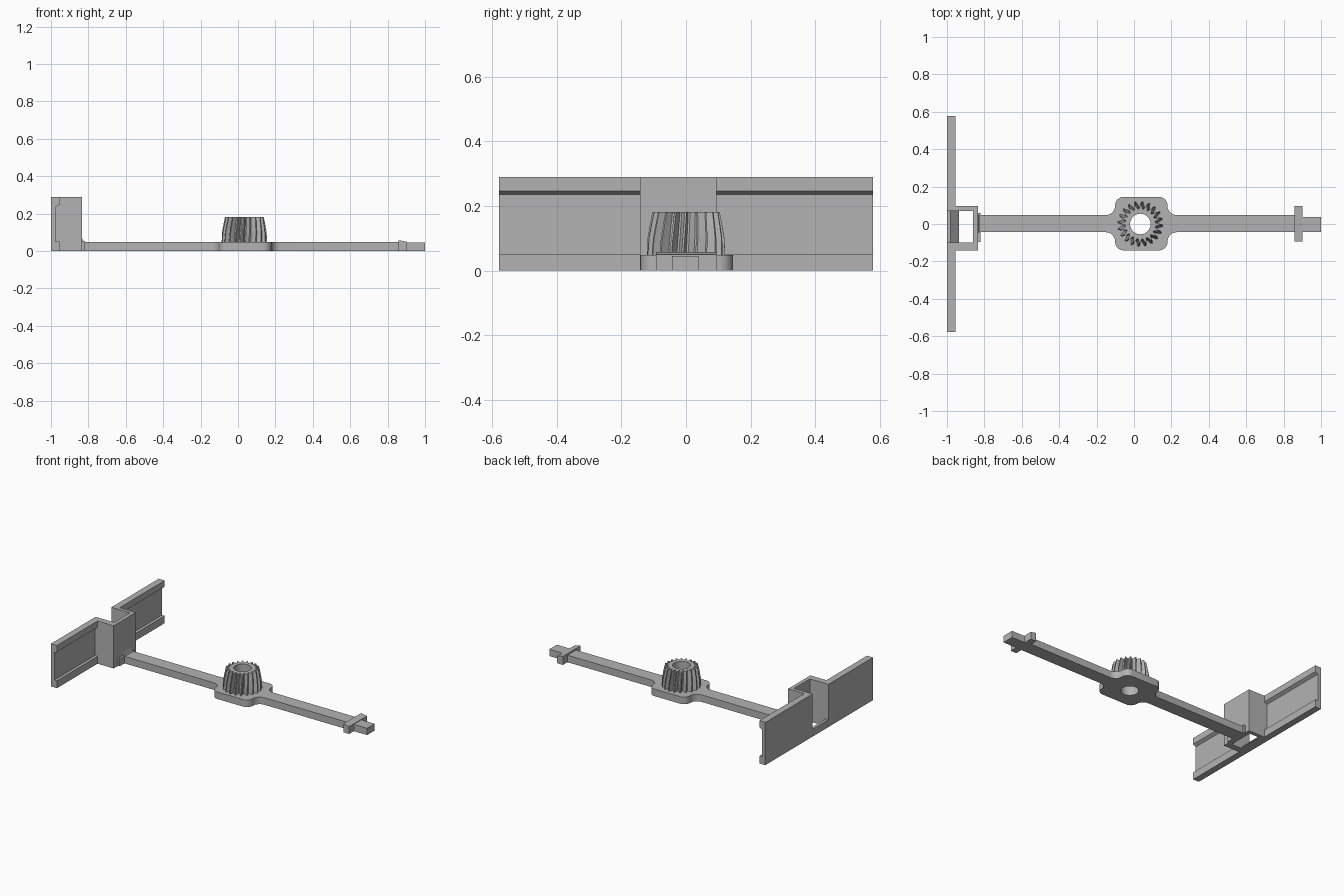
import bpy, bmesh, math
from mathutils import Vector

if "Cube" in bpy.data.objects:
    bpy.data.objects.remove(bpy.data.objects["Cube"])

grey = bpy.data.materials.new("plain grey")
grey.diffuse_color = (0.45, 0.45, 0.45, 1)
grey.use_nodes = True
grey.node_tree.nodes["Principled BSDF"].inputs["Base Color"].default_value = grey.diffuse_color


def finish(name, bm, smooth=False):
    bmesh.ops.recalc_face_normals(bm, faces=bm.faces)
    mesh = bpy.data.meshes.new(name)
    bm.to_mesh(mesh)
    bm.free()
    mesh.materials.append(grey)
    ob = bpy.data.objects.new(name, mesh)
    bpy.context.collection.objects.link(ob)
    if smooth:
        bpy.ops.object.select_all(action='DESELECT')
        bpy.context.view_layer.objects.active = ob
        ob.select_set(True)
        bpy.ops.object.shade_smooth_by_angle(angle=math.radians(30))
    return ob


def prism(name, pts, axis, lo, hi, smooth=False):
    """Extrude an (x, z) outline along y, or an (x, y) outline along z."""
    bm = bmesh.new()
    place = (lambda p: (p[0], lo, p[1])) if axis == 'y' else (lambda p: (p[0], p[1], lo))
    face = bm.faces.new([bm.verts.new(place(p)) for p in pts])
    out = bmesh.ops.extrude_face_region(bm, geom=[face])
    step = Vector((0, hi - lo, 0)) if axis == 'y' else Vector((0, 0, hi - lo))
    bmesh.ops.translate(bm, vec=step, verts=[v for v in out['geom'] if isinstance(v, bmesh.types.BMVert)])
    return finish(name, bm, smooth)


def box(name, x0, x1, y0, y1, z0, z1):
    return prism(name, [(x0, y0), (x1, y0), (x1, y1), (x0, y1)], 'z', z0, z1)


def arc(cx, cy, r, a0, a1, n=8):
    return [(cx + r * math.cos(math.radians(a0 + (a1 - a0) * i / n)),
             cy + r * math.sin(math.radians(a0 + (a1 - a0) * i / n))) for i in range(n + 1)]


# Channelled end plate, split either side of the clip slot
rail = [(-1, 0), (-0.955, 0), (-0.955, 0.05), (-0.975, 0.05), (-0.975, 0.235),
        (-0.955, 0.247), (-0.955, 0.29), (-1, 0.29)]
prism("end_plate_front", rail, 'y', -0.578, -0.1)
prism("end_plate_back", rail, 'y', 0.07, 0.578)

# Slot sill with a ramp down to the opening
prism("slot_sill", [(-1, 0), (-0.935, 0), (-0.935, 0.005), (-0.98, 0.05), (-1, 0.05)], 'y', -0.1, 0.07)

# Open box behind the slot
prism("socket_wall", [(-0.98, -0.143), (-0.834, -0.143), (-0.834, 0.095), (-0.98, 0.095),
                      (-0.98, 0.07), (-0.86, 0.07), (-0.86, -0.1), (-0.98, -0.1)], 'z', 0, 0.29)

# Fillet where the arm meets the box
prism("arm_fillet", [(-0.836, 0), (-0.82, 0), (-0.82, 0.052), (-0.829, 0.056), (-0.834, 0.07),
                     (-0.836, 0.07)], 'y', -0.045, 0.048)
box("arm_foot", -0.836, -0.822, -0.095, 0.06, 0, 0.05)

# Arm widening into a rounded hub
CX, CY, HALF = 0.039, 0.002, 0.046
quarter = arc(0.19, HALF + 0.05, 0.05, 270, 180) + arc(0.095, 0.098, 0.045, 0, 90)
upper = quarter + [(-x, y) for x, y in reversed(quarter)]
hub = [(CX + x, CY + y) for x, y in upper]
hub += [(-0.84, CY + HALF), (-0.84, CY - HALF)]
hub += [(CX + x, CY - y) for x, y in reversed(upper)]
hub += [(0.88, CY - HALF), (0.88, CY + HALF)]
arm = prism("arm_and_hub", hub, 'z', 0, 0.048, True)

# Arm tip and cross bar
box("arm_tip", 0.87, 1.0, -0.043, 0.038, 0, 0.046)
prism("cross_bar", [(0.857, 0), (0.9, 0), (0.9, 0.05), (0.857, 0.058)], 'y', -0.093, 0.096)

# Tapered gear with pointed, slightly swept teeth
GX, TEETH = 0.034, 20
bm = bmesh.new()
rings = []
for z, tip, root in [(0.04, 0.122, 0.093), (0.1, 0.119, 0.09), (0.14, 0.112, 0.086), (0.182, 0.104, 0.08)]:
    ring = []
    for i in range(TEETH):
        base = 2 * math.pi * i / TEETH + (z - 0.04) * 0.6
        for frac, r in [(0, root), (0.22, root), (0.62, tip), (0.78, tip)]:
            a = base + frac * 2 * math.pi / TEETH
            ring.append(bm.verts.new((GX + r * math.cos(a), r * math.sin(a), z)))
    rings.append(ring)
for lower, higher in zip(rings, rings[1:]):
    n = len(lower)
    for i in range(n):
        bm.faces.new([lower[i], lower[(i + 1) % n], higher[(i + 1) % n], higher[i]])
bm.faces.new(rings[0][::-1])
bm.faces.new(rings[-1])
gear = finish("gear", bm)

# Bore through gear and hub
cutter = prism("bore_cutter", arc(GX, 0, 0.055, 0, 352.5, 47), 'z', -0.1, 0.4)
cutter.hide_render = True
cutter.hide_viewport = True
for part in (arm, gear):
    mod = part.modifiers.new("bore", 'BOOLEAN')
    mod.object = cutter
    mod.operation = 'DIFFERENCE'
    mod.solver = 'EXACT'
